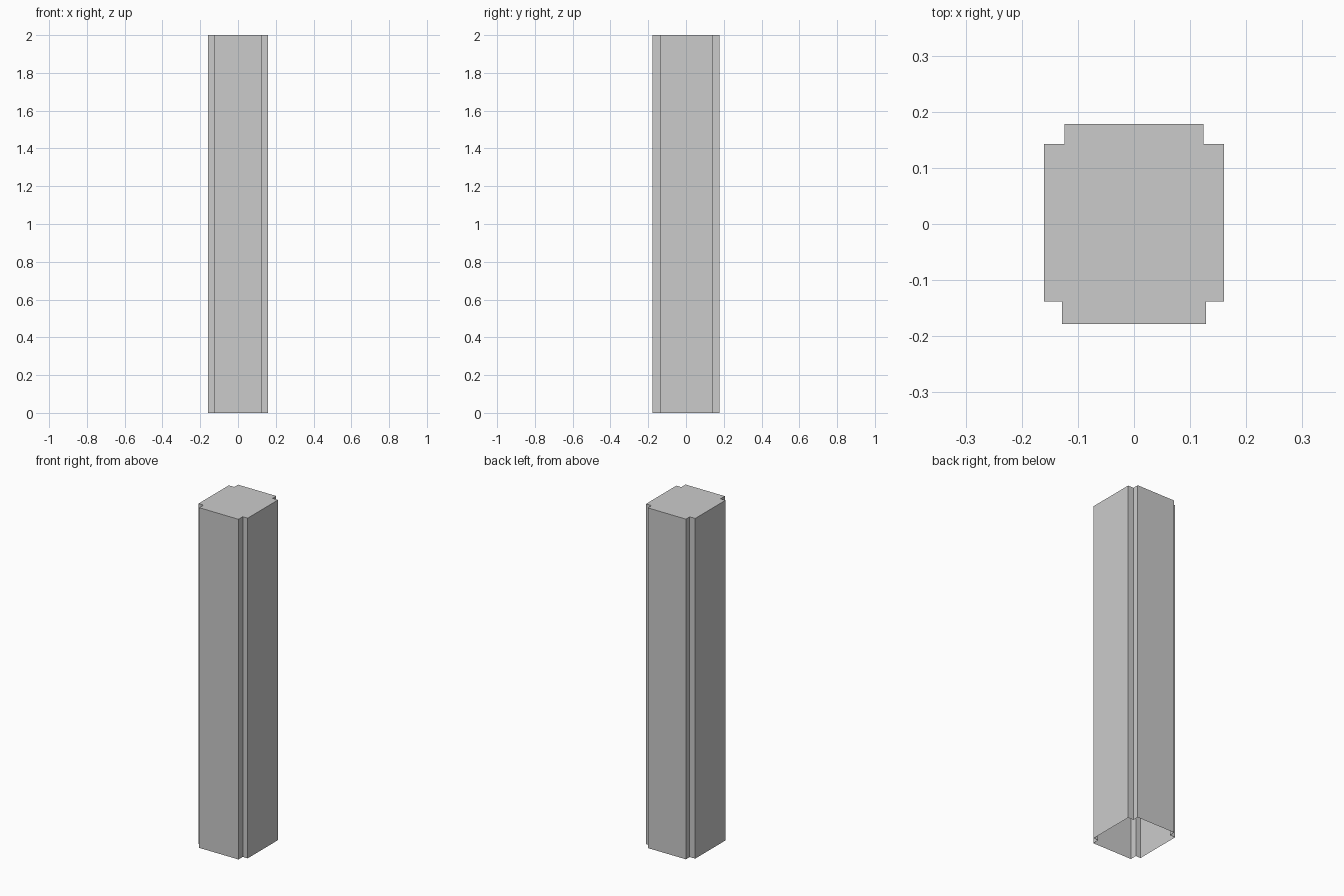
import bpy, bmesh

if "Cube" in bpy.data.objects:
    bpy.data.objects.remove(bpy.data.objects["Cube"])

HEIGHT = 2.0

# Right half of the notched cross-section, front to back
half = [(0.128, -0.178), (0.128, -0.138), (0.16, -0.138),
        (0.16, 0.143), (0.124, 0.143), (0.124, 0.178)]
profile = half + [(-x, y) for x, y in reversed(half)]

# Column shell: single-skin walls, closed top, open underside
bm = bmesh.new()
bottom = [bm.verts.new((x, y, 0)) for x, y in profile]
top = [bm.verts.new((x, y, HEIGHT)) for x, y in profile]
n = len(profile)
for i in range(n):
    j = (i + 1) % n
    bm.faces.new((bottom[i], bottom[j], top[j], top[i]))
bm.faces.new(top)

mesh = bpy.data.meshes.new("notched_column")
bm.to_mesh(mesh)
bm.free()
column = bpy.data.objects.new("notched_column", mesh)
bpy.context.collection.objects.link(column)
